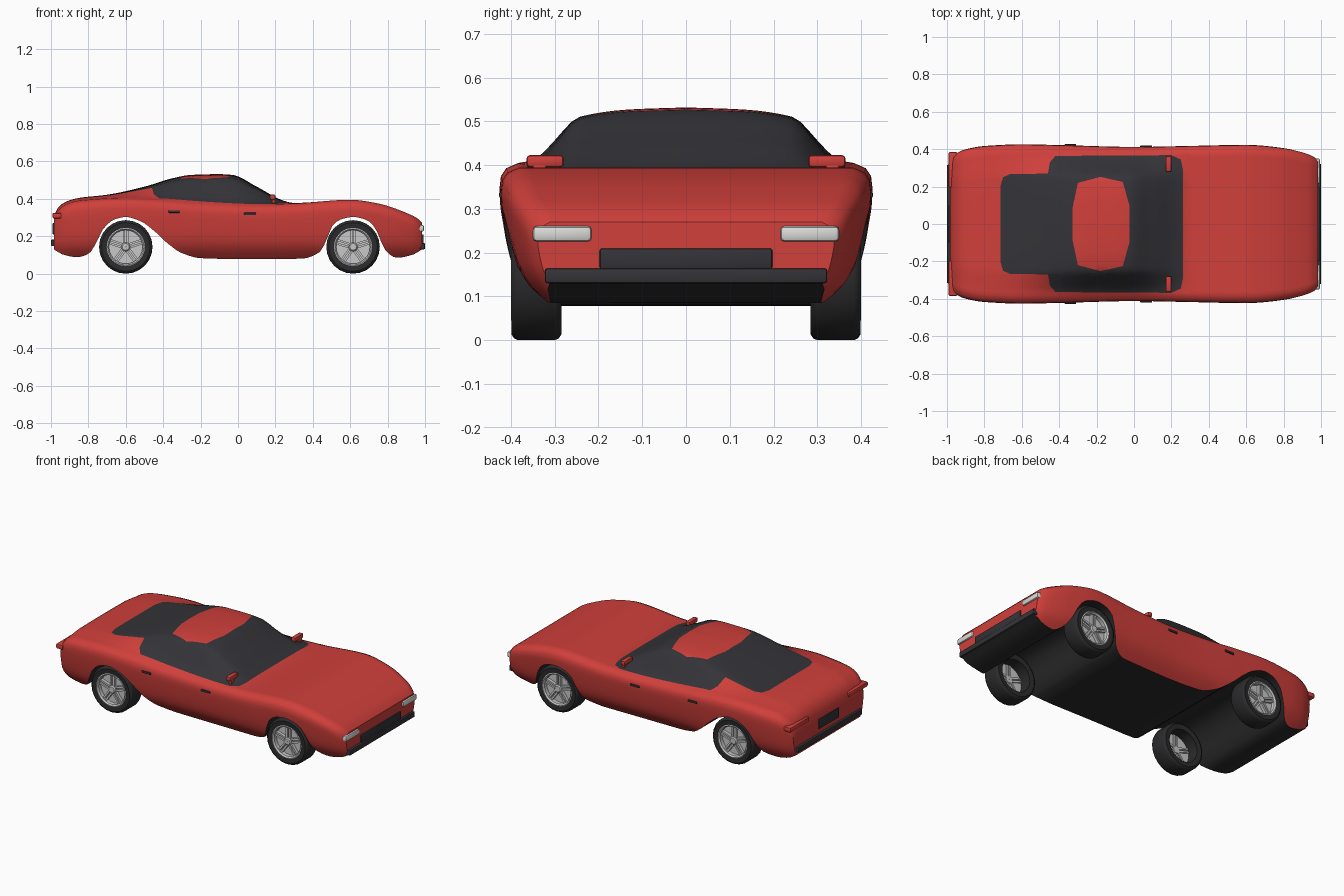
import bpy, bmesh, math
from mathutils import Matrix, Vector

if "Cube" in bpy.data.objects:
    bpy.data.objects.remove(bpy.data.objects["Cube"])


def material(name, r, g, b):
    mat = bpy.data.materials.new(name)
    mat.use_nodes = True
    mat.diffuse_color = (r, g, b, 1)
    mat.node_tree.nodes["Principled BSDF"].inputs["Base Color"].default_value = (r, g, b, 1)
    return mat


red = material("red paint", .63, .05, .043)
dark = material("dark glass and trim", .034, .034, .04)
black = material("black rubber", .024, .024, .026)
silver = material("silver metal", .58, .58, .58)
lamp = material("lamp glass", .7, .7, .68)


def finish(name, bm, mats, angle=35):
    bmesh.ops.recalc_face_normals(bm, faces=bm.faces)
    mesh = bpy.data.meshes.new(name)
    bm.to_mesh(mesh)
    bm.free()
    for mat in mats:
        mesh.materials.append(mat)
    ob = bpy.data.objects.new(name, mesh)
    bpy.context.collection.objects.link(ob)
    bpy.ops.object.select_all(action='DESELECT')
    ob.select_set(True)
    bpy.context.view_layer.objects.active = ob
    bpy.ops.object.shade_smooth_by_angle(angle=math.radians(angle))
    return ob


def curve(points):
    """Smooth curve through the points that never overshoots."""
    xs, ys = zip(*points)
    d = [(ys[i + 1] - ys[i]) / (xs[i + 1] - xs[i]) for i in range(len(xs) - 1)]
    m = [d[0]] + [2 * a * b / (a + b) if a * b > 0 else 0 for a, b in zip(d, d[1:])] + [d[-1]]

    def value(x):
        x = min(max(x, xs[0]), xs[-1])
        i = max(j for j in range(len(d)) if xs[j] <= x)
        h = xs[i + 1] - xs[i]
        t = (x - xs[i]) / h
        return (ys[i] * (1 + 2 * t) * (1 - t) ** 2 + ys[i + 1] * t * t * (3 - 2 * t)
                + h * t * (1 - t) * (m[i] * (1 - t) - m[i + 1] * t))
    return value


# Body shape along its length: underside, shoulder, centre line and half width
underside = curve([(-.985, .13), (-.93, .1), (-.86, .088), (-.8, .105), (-.76, .16), (-.72, .24),
                   (-.66, .29), (-.6, .303), (-.52, .28), (-.45, .23), (-.38, .165), (-.3, .11),
                   (-.2, .083), (0, .078), (.34, .08), (.43, .11), (.47, .17), (.5, .25), (.55, .29),
                   (.615, .303), (.68, .29), (.73, .25), (.77, .16), (.8, .11), (.85, .085),
                   (.93, .1), (.985, .13)])
shoulder = curve([(-.985, .3), (-.96, .34), (-.92, .37), (-.85, .39), (-.6, .405), (-.4, .395),
                  (-.2, .38), (.1, .37), (.3, .375), (.6, .395), (.75, .375), (.9, .325),
                  (.96, .295), (.985, .27)])
centre = curve([(-.985, .31), (-.96, .355), (-.92, .385), (-.85, .405), (-.7, .422), (-.5, .465),
                (-.35, .51), (-.25, .528), (-.1, .532), (-.03, .528), (.1, .465), (.25, .388),
                (.3, .378), (.6, .395), (.75, .375), (.9, .325), (.96, .295), (.985, .27)])
half_width = curve([(-.985, .355), (-.95, .38), (-.9, .4), (-.8, .417), (-.6, .426), (-.4, .422),
                    (0, .413), (.3, .418), (.6, .423), (.8, .407), (.9, .388), (.96, .368), (.985, .35)])
side_taper = curve([(.07, .75), (.085, .78), (.12, .87), (.17, .94), (.25, .98), (.34, 1), (.6, 1)])
cabin = curve([(0, 1), (.31, .97), (.59, .86), (.72, .5), (.84, .12), (.9, 0)])
SIDE, TOP = 8, 20


def section(x):
    """Half ring from the underside edge up to the centre line, then mirrored."""
    zb, zs, zc, w = underside(x), shoulder(x), centre(x), half_width(x)
    zt = max(zs - .055, zb + .02)
    half = [(w * side_taper(z), z) for z in (zb + (zt - zb) * i / SIDE for i in range(SIDE + 1))]
    half += [(w * k * side_taper(zs - drop), zs - drop) for k, drop in ((.993, .03), (.965, .012))]
    for i in range(TOP + 1):
        k = .9 * (1 - i / TOP)
        half.append((w * k * side_taper(zs), zs + (zc - zs) * cabin(k)))
    return half + [(-y, z) for y, z in half[-2::-1]]


bm = bmesh.new()
STEPS = 90
rings = []
for s in range(STEPS + 1):
    x = -.985 + 1.97 * s / STEPS
    rings.append([bm.verts.new((x, y, z)) for y, z in section(x)])
n = len(rings[0])
for a, b in zip(rings, rings[1:]):
    for j in range(n):
        k = (j + 1) % n
        face = bm.faces.new((a[j], a[k], b[k], b[j]))
        face.material_index = 2 if k == 0 else 0
bm.faces.new(rings[0])
bm.faces.new(rings[-1])


def paint_region(outline, index):
    """Cut a mirrored convex outline into the upper skin and colour its inside."""
    loop = [Vector((x, y, 0)) for x, y in outline]
    loop += [Vector((p.x, -p.y, 0)) for p in reversed(loop)]
    low, high = loop[0].x - .03, max(p.x for p in loop) + .03
    edges = list(zip(loop, loop[1:] + loop[:1]))

    def upper_faces():
        out = []
        for f in bm.faces:
            c = f.calc_center_median()
            if low < c.x < high and abs(c.y) < .385 and c.z > .355:
                out.append(f)
        return out

    for a, b in edges:
        faces = upper_faces()
        geom = set(faces)
        for f in faces:
            geom.update(f.edges)
            geom.update(f.verts)
        d = (b - a).normalized()
        bmesh.ops.bisect_plane(bm, geom=list(geom), plane_co=a, plane_no=(-d.y, d.x, 0), dist=1e-5)
    for f in upper_faces():
        p = f.calc_center_median()
        if all((b - a).x * (p - a).y - (b - a).y * (p - a).x < 0 for a, b in edges):
            f.material_index = index


# Rear window, wraparound glass, then the roof panel inside it
paint_region([(-.715, .2), (-.7, .25), (-.66, .268), (-.45, .269)], 1)
paint_region([(-.46, .27), (-.45, .33), (-.42, .364), (.2, .368), (.25, .345), (.262, .29)], 1)
paint_region([(-.33, .08), (-.3, .22), (-.18, .252), (-.06, .225), (-.025, .1)], 0)
finish("car_body", bm, [red, dark, black])


def box(name, loc, size, mat, bevel=.006):
    bm = bmesh.new()
    bmesh.ops.create_cube(bm, size=1)
    bmesh.ops.scale(bm, vec=size, verts=bm.verts)
    bmesh.ops.bevel(bm, geom=bm.edges[:], offset=bevel, segments=2, affect='EDGES', profile=.5)
    bmesh.ops.translate(bm, vec=loc, verts=bm.verts)
    return finish(name, bm, [mat])


# Bumpers, grille and number plate panel
box("front_bumper", (.98, 0, .147), (.04, .645, .034), dark)
box("rear_bumper", (-.98, 0, .165), (.04, .635, .036), dark)
box("front_grille", (.983, 0, .186), (.02, .395, .048), dark)
box("rear_plate", (-.984, 0, .24), (.014, .2, .06), dark, .003)

# Paired fittings
for side, s in (("left", 1), ("right", -1)):
    box(side + "_headlight", (.97, s * .283, .243), (.05, .135, .036), lamp, .01)
    box(side + "_tail_light", (-.968, s * .29, .31), (.048, .19, .03), red, .008)
    box(side + "_mirror", (.185, s * .322, .409), (.03, .085, .028), red, .008)
    box(side + "_mirror_stalk", (.19, s * .335, .388), (.018, .03, .034), red, .004)
    box(side + "_rear_handle", (-.34, s * .42, .332), (.062, .014, .013), dark, .003)
    box(side + "_front_handle", (.065, s * .412, .32), (.064, .014, .013), dark, .003)


def lathe(bm, profile, segments=24):
    """Turn a closed (radius, offset) profile around the y axis."""
    verts = [bm.verts.new((r, t, 0)) for r, t in profile]
    edges = [bm.edges.new((a, b)) for a, b in zip(verts, verts[1:] + verts[:1])]
    bmesh.ops.spin(bm, geom=verts + edges, cent=(0, 0, 0), axis=(0, 1, 0),
                   angle=math.tau, steps=segments, use_merge=True)
    bmesh.ops.remove_doubles(bm, verts=bm.verts, dist=1e-5)


def place(bm, x, s):
    bmesh.ops.scale(bm, vec=(1, s, 1), verts=bm.verts)
    bmesh.ops.translate(bm, vec=(x, s * .342, .143), verts=bm.verts)


# Wheels: tyre plus a rim with five paired spokes and a hub
for end, x in (("front", .615), ("rear", -.6)):
    for side, s in (("left", 1), ("right", -1)):
        bm = bmesh.new()
        lathe(bm, [(.1, -.054), (.13, -.057), (.139, -.051), (.143, -.042),
                   (.143, .042), (.139, .051), (.13, .057), (.1, .054)])
        place(bm, x, s)
        finish(f"{end}_{side}_tyre", bm, [black])

        bm = bmesh.new()
        lathe(bm, [(.09, .02), (.102, .02), (.102, .056), (.097, .058), (.09, .05)])
        lathe(bm, [(.001, .018), (.094, .018), (.094, .026), (.001, .026)])
        lathe(bm, [(.001, .004), (.022, .004), (.024, .044), (.018, .05), (.001, .05)], 16)
        for i in range(5):
            for offset in (-.009, .009):
                turn = Matrix.Rotation(math.tau * i / 5, 4, 'Y')
                shape = Matrix.Translation((offset, .026, .056)) @ Matrix.Diagonal((.011, .036, .074, 1))
                bmesh.ops.create_cube(bm, size=1, matrix=turn @ shape)
        place(bm, x, s)
        finish(f"{end}_{side}_rim", bm, [silver])
